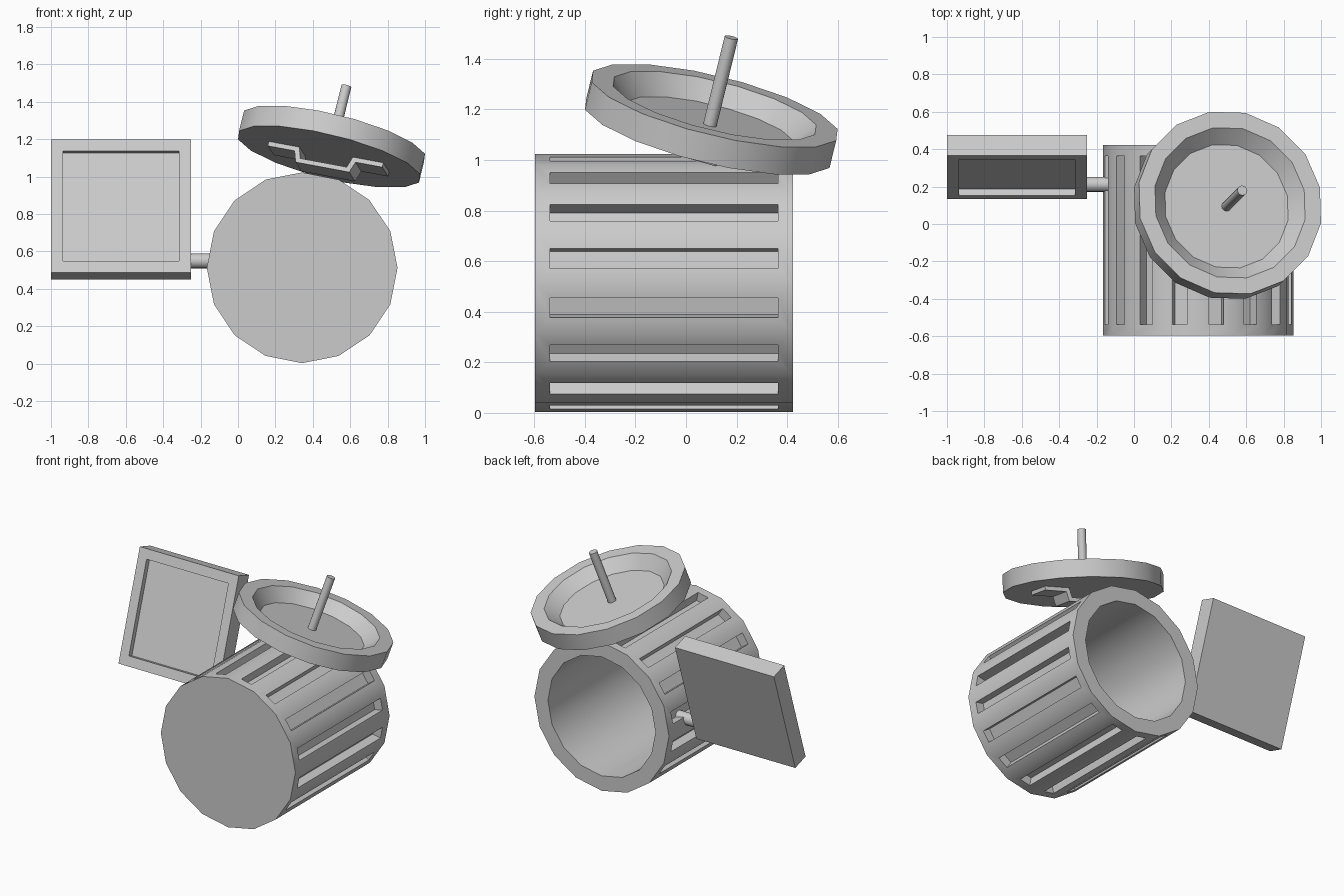
import bpy, bmesh, math
from mathutils import Matrix, Vector

if "Cube" in bpy.data.objects:
    bpy.data.objects.remove(bpy.data.objects["Cube"])


def finish(name, bm, matrix):
    bmesh.ops.recalc_face_normals(bm, faces=bm.faces)
    me = bpy.data.meshes.new(name)
    bm.to_mesh(me)
    bm.free()
    ob = bpy.data.objects.new(name, me)
    bpy.context.collection.objects.link(ob)
    ob.matrix_world = matrix
    bpy.ops.object.select_all(action='DESELECT')
    ob.select_set(True)
    bpy.context.view_layer.objects.active = ob
    bpy.ops.object.shade_smooth_by_angle(angle=math.radians(30))
    return ob


def cylinder(radius, depth, sides):
    bm = bmesh.new()
    bmesh.ops.create_cone(bm, cap_ends=True, segments=sides,
                          radius1=radius, radius2=radius, depth=depth)
    bm.normal_update()
    return bm


def recess(bm, faces, border, depth, shrink=1.0):
    """Inset each face and sink it straight in, optionally tapering."""
    bmesh.ops.inset_individual(bm, faces=faces, thickness=border,
                               use_even_offset=True)
    for f in bmesh.ops.extrude_discrete_faces(bm, faces=faces)['faces']:
        f.normal_update()
        n, c = f.normal.copy(), f.calc_center_median()
        for v in f.verts:
            v.co = c + (v.co - c) * shrink - n * depth
    bm.normal_update()


def top_face(bm):
    return [max(bm.faces, key=lambda f: f.calc_center_median().z)]


# Bin lying on its side, slotted all round, open at the back
bm = cylinder(0.51, 1.02, 16)
sides = [f for f in bm.faces if abs(f.normal.z) < 0.1]
recess(bm, sides, 0.06, 0.06)
recess(bm, top_face(bm), 0.1, 0.92)
finish("bin_body", bm, Matrix.Translation((0.343, -0.087, 0.513))
       @ Matrix.Rotation(-math.pi / 2, 4, 'X'))

# Upturned dished lid, tilted
axis = Vector((0.232, 0.232, 0.945)).normalized()
tilt = Vector((0, 0, 1)).rotation_difference(axis).to_matrix().to_4x4()
lid_matrix = Matrix.Translation((0.5, 0.1, 1.161)) @ tilt
T = 0.115
bm = cylinder(0.507, T, 16)
bmesh.ops.rotate(bm, verts=bm.verts, matrix=Matrix.Rotation(math.pi / 16, 3, 'Z'))
bm.normal_update()
recess(bm, top_face(bm), 0.087, 0.08, 0.82)
finish("lid", bm, lid_matrix)

# Stick standing in the lid
bm = cylinder(0.027, 0.38, 16)
finish("stick", bm, lid_matrix @ Matrix.Translation((0, 0, T / 2 - 0.085 + 0.18)))

# Bent strap handle under the lid
half = [(0.13, -0.06), (0.15, 0.003), (0.32, 0.003),
        (0.32, -0.025), (0.17, -0.025), (0.15, -0.085)]
outline = half + [(-x, z) for x, z in reversed(half)]
bm = bmesh.new()
face = bm.faces.new([bm.verts.new((x, -0.09, z)) for x, z in outline])
ext = bmesh.ops.extrude_face_region(bm, geom=[face])['geom']
bmesh.ops.translate(bm, vec=(0, 0.18, 0),
                    verts=[g for g in ext if isinstance(g, bmesh.types.BMVert)])
finish("lid_handle", bm, lid_matrix @ Matrix.Translation((0, 0, -T / 2))
       @ Matrix.Rotation(math.radians(-12), 4, 'Z'))

# Square panel leaning back, with a recessed front
bm = bmesh.new()
bmesh.ops.create_cube(bm, size=1)
bmesh.ops.scale(bm, verts=bm.verts, vec=(0.75, 0.75, 0.117))
bm.normal_update()
recess(bm, top_face(bm), 0.065, 0.035)
finish("panel", bm, Matrix.Translation((-0.625, 0.305, 0.825))
       @ Matrix.Rotation(math.radians(90 - 18), 4, 'X'))

# Rod joining panel and bin
bm = cylinder(0.04, 0.2, 16)
finish("panel_rod", bm, Matrix.Translation((-0.18, 0.212, 0.55))
       @ Matrix.Rotation(math.pi / 2, 4, 'Y'))
